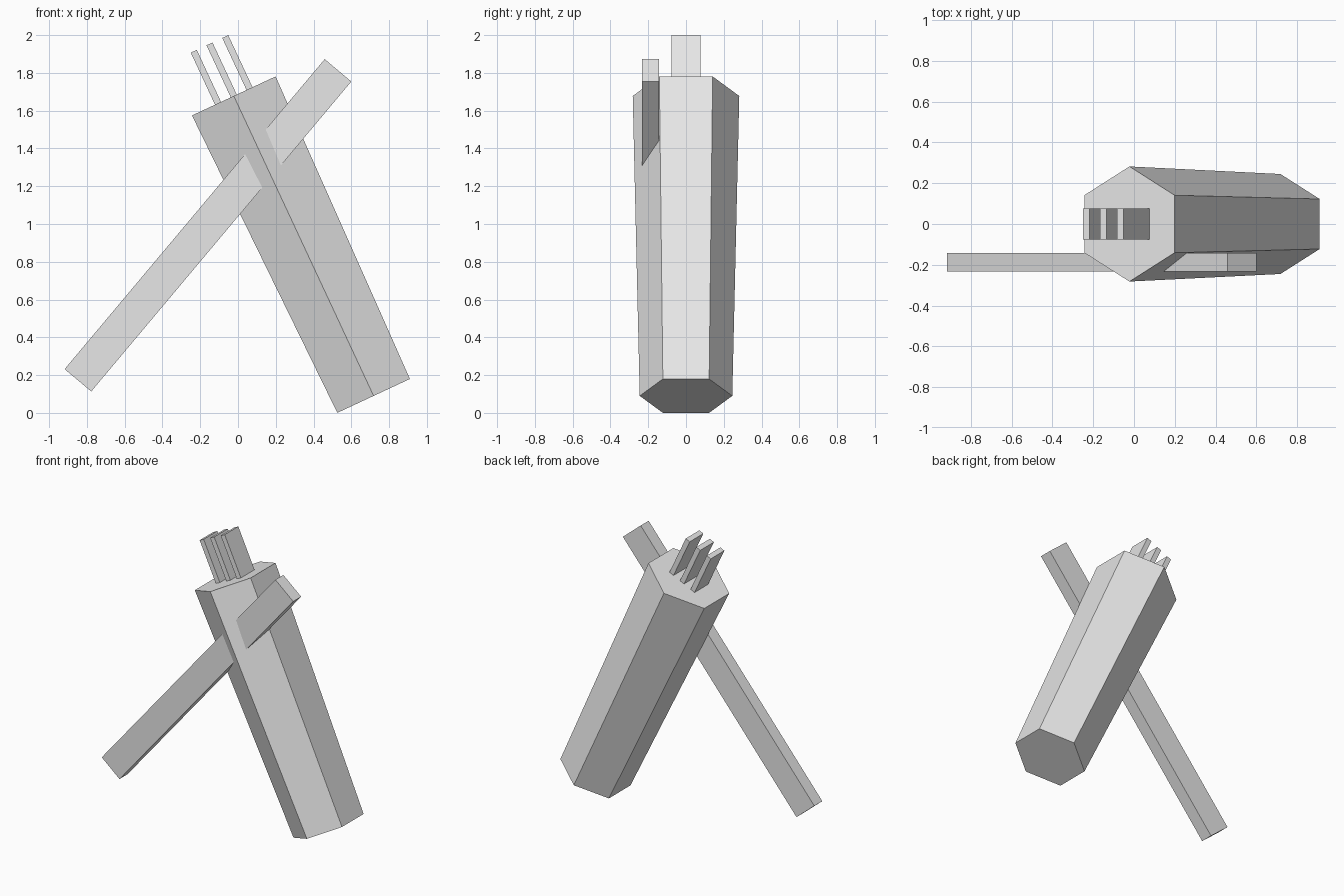
import bpy, bmesh, math
from mathutils import Matrix, Vector

if "Cube" in bpy.data.objects:
    bpy.data.objects.remove(bpy.data.objects["Cube"])

grey = bpy.data.materials.new("light grey")
grey.diffuse_color = (0.8, 0.8, 0.8, 1)
grey.use_nodes = True
grey.node_tree.nodes["Principled BSDF"].inputs["Base Color"].default_value = grey.diffuse_color


def finish(name, bm, loc, tilt):
    """Turn a bmesh into a flat-shaded object leaning about the y axis."""
    bmesh.ops.recalc_face_normals(bm, faces=bm.faces)
    bm.transform(Matrix.Translation(loc) @ Matrix.Rotation(math.radians(tilt), 4, 'Y'))
    me = bpy.data.meshes.new(name)
    bm.to_mesh(me)
    bm.free()
    me.materials.append(grey)
    ob = bpy.data.objects.new(name, me)
    bpy.context.collection.objects.link(ob)
    return ob


def box(name, size, loc, tilt):
    bm = bmesh.new()
    bmesh.ops.create_cube(bm, size=1)
    bmesh.ops.scale(bm, vec=size, verts=bm.verts)
    return finish(name, bm, loc, tilt)


LEAN = -25
LENGTH = 1.752
turn = Matrix.Rotation(math.radians(LEAN), 3, 'Y')
base = Vector((0.718, 0, 0.09))

# Leaning six-sided body, slightly wider at the top
bm = bmesh.new()
bmesh.ops.create_cone(bm, cap_ends=True, segments=6, radius1=0.245, radius2=0.282, depth=LENGTH)
finish("body", bm, base + turn @ Vector((0, 0, LENGTH / 2)), LEAN)

# Three thin fins standing on the top face
for i in (-1, 0, 1):
    centre = base + turn @ Vector((i * 0.092, 0, LENGTH + 0.304 - 0.175))
    box(f"fin_{i + 2}", (0.035, 0.154, 0.35), centre, LEAN)

# Flat bar crossing the front of the body
box("cross_bar", (2.142, 0.09, 0.184), Vector((-0.159, -0.187, 0.993)), -50)
